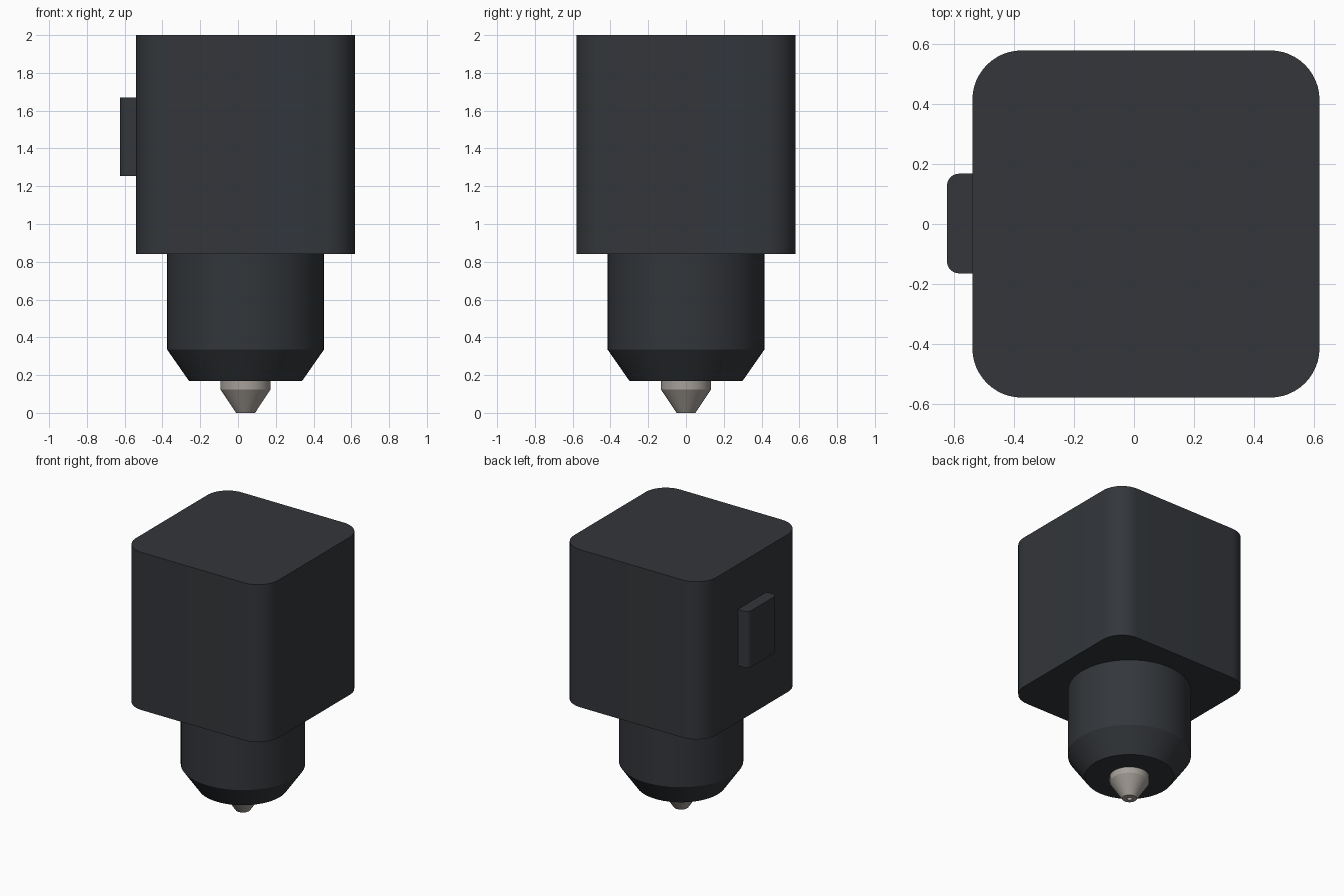
import bpy, bmesh, math

if "Cube" in bpy.data.objects:
    bpy.data.objects.remove(bpy.data.objects["Cube"])

CX = 0.04  # the body and nozzle axis sits slightly off x = 0


def material(name, rgb):
    m = bpy.data.materials.new(name)
    m.diffuse_color = (*rgb, 1)
    m.use_nodes = True
    m.node_tree.nodes["Principled BSDF"].inputs["Base Color"].default_value = m.diffuse_color
    return m


def finish(name, bm, mat):
    bmesh.ops.recalc_face_normals(bm, faces=bm.faces)
    me = bpy.data.meshes.new(name)
    bm.to_mesh(me)
    bm.free()
    me.materials.append(mat)
    ob = bpy.data.objects.new(name, me)
    bpy.context.collection.objects.link(ob)
    bpy.ops.object.select_all(action='DESELECT')
    ob.select_set(True)
    bpy.context.view_layer.objects.active = ob
    bpy.ops.object.shade_smooth_by_angle(angle=math.radians(25))
    return ob


def rounded_block(name, xs, ys, zs, radius, segments, mat):
    """Box with only its upright edges rounded."""
    bm = bmesh.new()
    bmesh.ops.create_cube(bm, size=1)
    for v in bm.verts:
        v.co = [lo + (hi - lo) * (c + 0.5) for c, (lo, hi) in zip(v.co, (xs, ys, zs))]
    upright = [e for e in bm.edges if abs(e.verts[0].co.z - e.verts[1].co.z) > 0.1]
    bmesh.ops.bevel(bm, geom=upright, offset=radius, segments=segments,
                    profile=0.5, affect='EDGES')
    return finish(name, bm, mat)


def lathe(name, profile, mat, sides=64):
    """Spin a (radius, z) profile about the nozzle axis."""
    bm = bmesh.new()
    verts = [bm.verts.new((CX + r, 0, z)) for r, z in profile]
    edges = [bm.edges.new(p) for p in zip(verts, verts[1:])]
    bmesh.ops.spin(bm, geom=verts + edges, cent=(CX, 0, 0), axis=(0, 0, 1),
                   angle=2 * math.pi, steps=sides)
    bmesh.ops.remove_doubles(bm, verts=bm.verts, dist=1e-4)
    return finish(name, bm, mat)


dark = material("dark_plastic", (0.033, 0.037, 0.043))
metal = material("nozzle_metal", (0.38, 0.35, 0.32))

# Main housing and the side connector tab
rounded_block("housing", (-0.54, 0.62), (-0.58, 0.58), (0.84, 2.0), 0.165, 12, dark)
rounded_block("side_tab", (-0.625, -0.46), (-0.165, 0.168), (1.255, 1.67), 0.04, 6, dark)

# Round collar with tapered lower end
lathe("collar", [(0, 0.86), (0.415, 0.86), (0.415, 0.335), (0.30, 0.17), (0, 0.17)], dark)

# Metal nozzle with a small blind orifice in its tip
lathe("nozzle", [(0, 0.19), (0.133, 0.19), (0.133, 0.125), (0.05, 0), (0.018, 0),
                 (0.018, 0.06), (0, 0.06)], metal)
